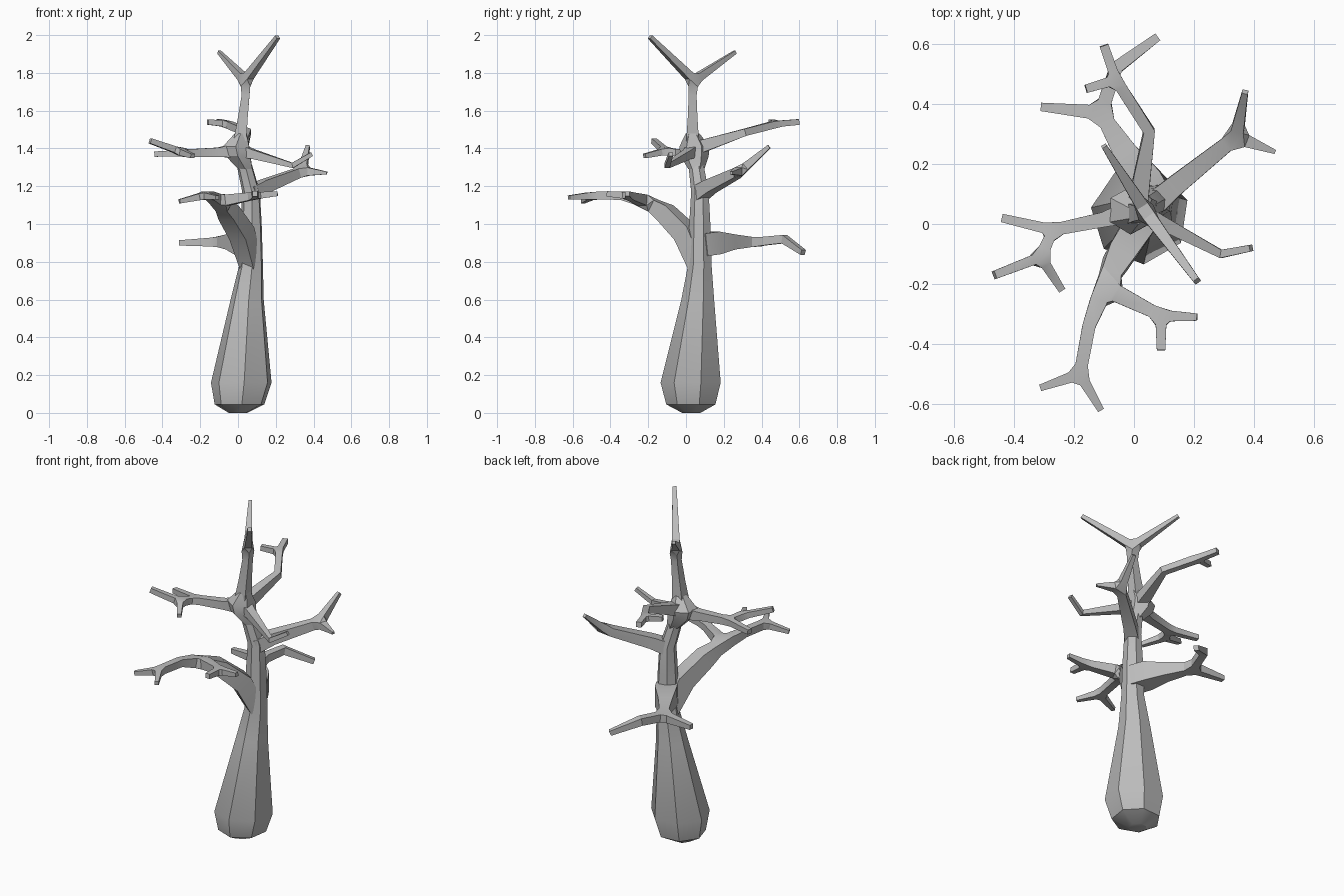
import bpy
import bmesh
from math import cos, sin, tau
from mathutils import Vector

if "Cube" in bpy.data.objects:
    bpy.data.objects.remove(bpy.data.objects["Cube"], do_unlink=True)

GREY = (0.5, 0.5, 0.5, 1)
bark = bpy.data.materials.new("grey bark")
bark.use_nodes = True
bark.diffuse_color = GREY
bark.node_tree.nodes["Principled BSDF"].inputs["Base Color"].default_value = GREY


def finish(name, bm):
    """Turn a bmesh into a shaded, coloured object."""
    bmesh.ops.recalc_face_normals(bm, faces=bm.faces[:])
    mesh = bpy.data.meshes.new(name)
    bm.to_mesh(mesh)
    bm.free()
    mesh.materials.append(bark)
    obj = bpy.data.objects.new(name, mesh)
    bpy.context.collection.objects.link(obj)
    bpy.ops.object.select_all(action='DESELECT')
    obj.select_set(True)
    bpy.context.view_layer.objects.active = obj
    bpy.ops.object.shade_smooth_by_angle(angle=0.5)
    return obj


def bridge(bm, lower, upper):
    """Join two rings of equal length with quads."""
    n = len(lower)
    for i in range(n):
        j = (i + 1) % n
        bm.faces.new((lower[i], lower[j], upper[j], upper[i]))


def column(name, rings, sides, turn):
    """Faceted upright loft through (x, y, z, radius) rings."""
    bm = bmesh.new()
    loops = []
    for x, y, z, r in rings:
        angles = [turn + tau * i / sides for i in range(sides)]
        loops.append([bm.verts.new((x + r * cos(a), y + r * sin(a), z)) for a in angles])
    for lower, upper in zip(loops, loops[1:]):
        bridge(bm, lower, upper)
    bm.faces.new(loops[0])
    bm.faces.new(loops[-1])
    return finish(name, bm)


def square_ring(bm, centre, direction, half):
    """Square cross-section facing along a direction."""
    d = direction.normalized()
    side = d.cross(Vector((0, 0, 1)))
    if side.length < 0.15:
        side = Vector((1, 0, 0))
    side.normalize()
    up = side.cross(d)
    corners = ((-1, -1), (1, -1), (1, 1), (-1, 1))
    return [bm.verts.new(centre + half * (a * side + b * up)) for a, b in corners]


def limb(name, nodes, forks=None):
    """Square branch; each node (x, y, z, half width) follows the one before
    it, unless forks names another parent. Forks become webbed hulls."""
    forks = forks or {}
    bm = bmesh.new()
    pos = [Vector(n[:3]) for n in nodes]
    half = [n[3] for n in nodes]
    edges = [(forks.get(i, i - 1), i) for i in range(1, len(nodes))]
    ends = {}
    for i, p in enumerate(pos):
        touching = [e for e in edges if i in e]
        along = {e: (pos[e[1]] - pos[e[0]]) for e in touching}
        if len(touching) < 3:
            mean = sum((v.normalized() for v in along.values()), Vector())
            ring = square_ring(bm, p, mean, half[i])
            for e in touching:
                ends[e, i] = ring
            if len(touching) == 1:
                bm.faces.new(ring)
            continue
        rings = []
        for e, v in along.items():
            out = v if e[0] == i else -v
            reach = min(1.5 * half[i], 0.4 * v.length)
            size = half[i] if e[1] == i else 0.85 * half[i]
            ring = square_ring(bm, p + out.normalized() * reach, v, size)
            ends[e, i] = ring
            rings.append(ring)
        hull = bmesh.ops.convex_hull(bm, input=[v for r in rings for v in r])
        inner = [f for f in hull["geom"] if isinstance(f, bmesh.types.BMFace)
                 and any(set(f.verts) <= set(r) for r in rings)]
        bmesh.ops.delete(bm, geom=inner, context='FACES_ONLY')
    for e in edges:
        bridge(bm, ends[e, e[0]], ends[e, e[1]])
    return finish(name, bm)


# Bulbous trunk, narrowing upward
column("trunk", [
    (0, 0.03, 0, 0.05), (0.01, 0.03, 0.045, 0.135), (0.02, 0.03, 0.16, 0.165),
    (0.05, 0.065, 0.6, 0.09), (0.07, 0.075, 0.78, 0.065), (0.07, 0.075, 1, 0.058),
    (0.07, 0.075, 1.17, 0.048), (0.035, 0.055, 1.31, 0.042)], 7, 0.3)

# Swollen knot where the upper branches meet
column("knot", [
    (0.04, 0.055, 1.29, 0.042), (0, 0.045, 1.36, 0.075), (-0.01, 0.045, 1.41, 0.08),
    (0.015, 0.035, 1.48, 0.036)], 6, 0.5)

# Leader with the forked crown
limb("crown", [
    (0.01, 0.035, 1.44, 0.034), (0.025, 0.035, 1.56, 0.026), (0.04, 0.035, 1.68, 0.021),
    (0.04, 0.04, 1.76, 0.025), (0.21, -0.19, 1.99, 0.011), (-0.1, 0.26, 1.91, 0.009)], {5: 3})

# Large front branch with two forked arms
limb("front_branch", [
    (0.07, 0.07, 0.78, 0.045), (0.02, 0, 0.95, 0.052), (-0.05, -0.11, 1.06, 0.046),
    (-0.1, -0.21, 1.12, 0.034), (-0.15, -0.34, 1.15, 0.022), (-0.18, -0.5, 1.15, 0.021),
    (-0.31, -0.545, 1.12, 0.011), (-0.11, -0.62, 1.14, 0.011),
    (0.09, -0.305, 1.15, 0.021), (0.21, -0.31, 1.16, 0.012), (0.09, -0.42, 1.16, 0.014)],
    {7: 5, 8: 3, 10: 8})

# Low back branch with a side arm
limb("low_back_branch", [
    (0.07, 0.08, 0.89, 0.06), (0.03, 0.15, 0.9, 0.06), (-0.03, 0.24, 0.905, 0.04),
    (-0.11, 0.37, 0.905, 0.027), (-0.31, 0.39, 0.9, 0.014),
    (-0.06, 0.52, 0.92, 0.022), (0.075, 0.62, 0.85, 0.014)], {5: 3})

# Back left branch, forked near its tip
limb("back_left_branch", [
    (0.07, 0.07, 1.16, 0.04), (0.14, 0.13, 1.2, 0.034), (0.34, 0.29, 1.28, 0.025),
    (0.37, 0.44, 1.41, 0.01), (0.47, 0.24, 1.27, 0.007)], {4: 2})

# High back branch, bending to a forked tip
limb("high_back_branch", [
    (0.01, 0.05, 1.4, 0.035), (0.05, 0.31, 1.485, 0.019), (-0.06, 0.48, 1.53, 0.019),
    (-0.1, 0.595, 1.54, 0.015), (-0.16, 0.45, 1.54, 0.014)], {4: 2})

# Left branch, bent upward at its tip
limb("left_branch", [
    (0, 0.045, 1.39, 0.036), (0.08, 0.01, 1.37, 0.024), (0.29, -0.1, 1.31, 0.014),
    (0.39, -0.08, 1.37, 0.011)])

# Right branch with three tips
limb("right_branch", [
    (0, 0.045, 1.39, 0.04), (-0.1, 0.015, 1.38, 0.025), (-0.27, -0.02, 1.375, 0.021),
    (-0.44, 0.02, 1.37, 0.014), (-0.31, -0.11, 1.385, 0.02),
    (-0.465, -0.17, 1.44, 0.014), (-0.24, -0.22, 1.36, 0.012)], {4: 2, 6: 4})
